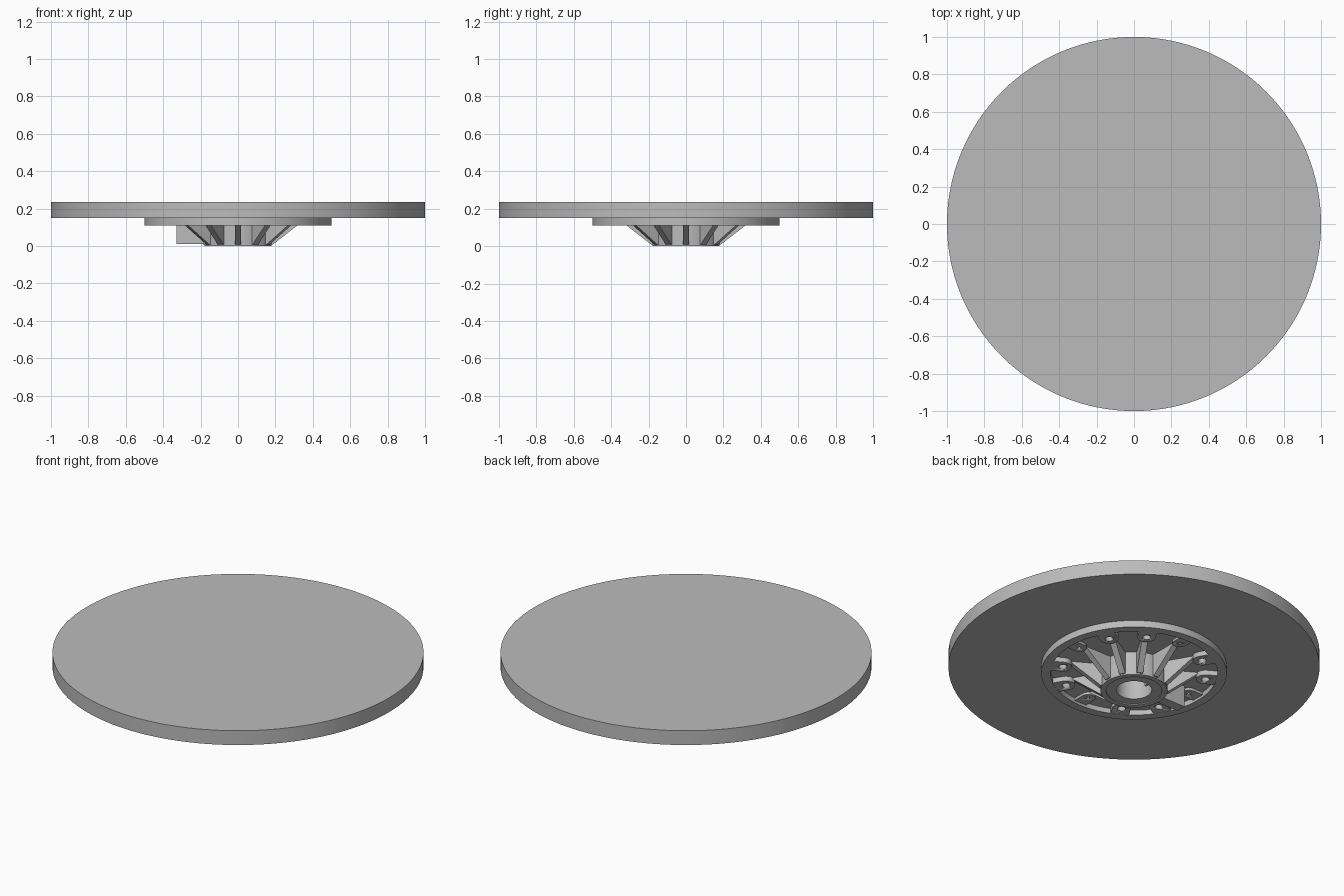
import bpy, bmesh
from math import sin, cos, pi, radians
from mathutils import Matrix, Vector

cube = bpy.data.objects.get("Cube")
if cube:
    bpy.data.objects.remove(cube, do_unlink=True)

grey = bpy.data.materials.new("plain grey")
grey.use_nodes = True
GREY = (0.5, 0.5, 0.5, 1)
grey.diffuse_color = GREY
grey.node_tree.nodes["Principled BSDF"].inputs["Base Color"].default_value = GREY


def finish(name, bm):
    """Turn a bmesh into a grey object with sharp edges kept."""
    bmesh.ops.recalc_face_normals(bm, faces=bm.faces)
    mesh = bpy.data.meshes.new(name)
    bm.to_mesh(mesh)
    bm.free()
    mesh.materials.append(grey)
    ob = bpy.data.objects.new(name, mesh)
    bpy.context.collection.objects.link(ob)
    bpy.ops.object.select_all(action='DESELECT')
    ob.select_set(True)
    bpy.context.view_layer.objects.active = ob
    bpy.ops.object.shade_smooth_by_angle(angle=radians(30))
    return ob


def lathe(name, profile, steps=128):
    """Spin a closed (radius, height) profile around z."""
    bm = bmesh.new()
    vs = [bm.verts.new((r, 0, z)) for r, z in profile]
    edges = [bm.edges.new((a, b)) for a, b in zip(vs, vs[1:] + vs[:1])]
    bmesh.ops.spin(bm, geom=vs + edges, cent=(0, 0, 0), axis=(0, 0, 1),
                   angle=2 * pi, steps=steps, use_merge=True)
    bmesh.ops.remove_doubles(bm, verts=bm.verts, dist=1e-5)
    return finish(name, bm)


def disc(bm, radius, z0, z1, centre=(0, 0), segments=24):
    place = Matrix.Translation((*centre, (z0 + z1) / 2))
    bmesh.ops.create_cone(bm, cap_ends=True, segments=segments, radius1=radius,
                          radius2=radius, depth=z1 - z0, matrix=place)


def prism(bm, outline, offset, angle=0):
    """Extrude a flat outline along offset, then turn it about z."""
    turn = Matrix.Rotation(radians(angle), 3, 'Z')
    face = bm.faces.new([bm.verts.new(turn @ Vector(p)) for p in outline])
    new = bmesh.ops.extrude_face_region(bm, geom=[face])["geom"]
    moved = [v for v in new if isinstance(v, bmesh.types.BMVert)]
    bmesh.ops.translate(bm, verts=moved, vec=turn @ Vector(offset))


def cut(ob, cutter):
    cutter.hide_render = True
    cutter.hide_set(True)
    cutter.display_type = 'WIRE'
    mod = ob.modifiers.new("holes", 'BOOLEAN')
    mod.operation = 'DIFFERENCE'
    mod.object = cutter
    mod.solver = 'EXACT'


# Round top plate
bm = bmesh.new()
disc(bm, 1.0, 0.15, 0.235, segments=128)
finish("top_plate", bm)

# Flange with a recessed underside and a raised rim
lathe("flange", [(0.12, 0.14), (0.45, 0.14), (0.45, 0.11), (0.5, 0.11),
                 (0.5, 0.15), (0.12, 0.15)])

# Hub with a stepped end face and a central bore
lathe("hub", [(0.096, 0.006), (0.15, 0.006), (0.15, 0), (0.18, 0),
              (0.18, 0.145), (0.096, 0.145)], 96)

# Key inside the bore
bm = bmesh.new()
prism(bm, [(-0.1, -0.012, 0.07), (-0.085, -0.012, 0.07),
           (-0.085, 0.012, 0.07), (-0.1, 0.012, 0.07)], (0, 0, 0.075))
finish("bore_key", bm)

# Sloping ribs around the hub
bm = bmesh.new()
T = 0.034
for i in range(12):
    prism(bm, [(0.16, -T / 2, 0.008), (0.186, -T / 2, 0.008),
               (0.358, -T / 2, 0.142), (0.16, -T / 2, 0.142)], (0, T, 0), 30 * i)
finish("ribs", bm)

# Stop block on one rib
bm = bmesh.new()
prism(bm, [(-0.33, -0.03, 0.012), (-0.17, -0.03, 0.012),
           (-0.17, 0.03, 0.012), (-0.33, 0.03, 0.012)], (0, 0, 0.13))
finish("stop_block", bm)


def mounts(name, angles, centre, radius, hole, base):
    """Round-nosed mounts that run out to the rim, each with a hole."""
    body, pins = bmesh.new(), bmesh.new()
    for a in angles:
        nose = [(centre - radius * sin(pi * k / 12), radius * cos(pi * k / 12), base)
                for k in range(13)]
        prism(body, nose + [(0.455, -radius, base), (0.455, radius, base)],
              (0, 0, 0.142 - base), a)
        spot = (centre * cos(radians(a)), centre * sin(radians(a)))
        disc(pins, hole, base - 0.02, 0.138, spot)
    cut(finish(name, body), finish(name + "_cutter", pins))


mounts("bolt_bosses", [q + s for q in (45, 135, 225, 315) for s in (-15, 15)],
       0.39, 0.05, 0.022, 0.111)
mounts("small_pads", [0, 90, 180, 270], 0.385, 0.04, 0.008, 0.125)
